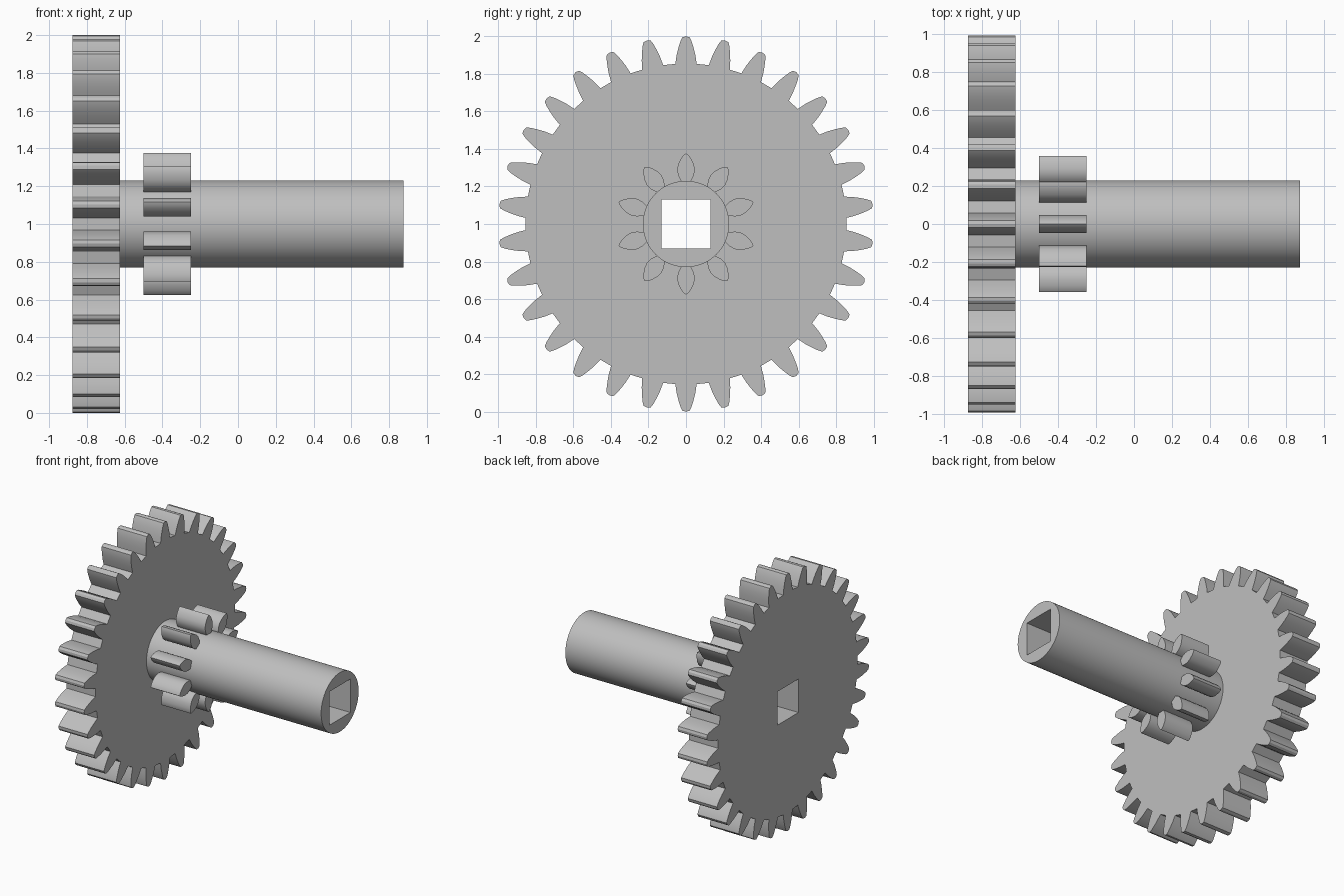
import bpy, bmesh
from math import sin, cos, tau, radians, hypot, atan2
from mathutils import Matrix

cube = bpy.data.objects.get("Cube")
if cube:
    bpy.data.objects.remove(cube)

steel = bpy.data.materials.new("plain grey")
steel.use_nodes = True
grey = (0.52, 0.52, 0.52, 1)
steel.diffuse_color = grey
steel.node_tree.nodes["Principled BSDF"].inputs["Base Color"].default_value = grey

AXLE_HEIGHT = 1.0
SHAFT_RADIUS = 0.23
# Turns a flat profile so that its thickness runs along x
TO_AXLE = Matrix(((0, 0, 1, 0), (1, 0, 0, 0), (0, 1, 0, 0), (0, 0, 0, 1)))


def polar(r, a):
    return (r * sin(a), r * cos(a))


def tooth(flank, angle):
    """Mirrored tooth outline from (radius, half width) pairs, tip last."""
    pts = [(-w, r) for r, w in flank] + [(w, r) for r, w in reversed(flank[:-1])]
    return [polar(hypot(u, v), atan2(u, v) + angle) for u, v in pts]


def extrude_part(name, loops, x0, x1):
    """Fill closed outlines (inner ones become holes) and extrude along x."""
    curve = bpy.data.curves.new(name, "CURVE")
    curve.dimensions = "2D"
    curve.fill_mode = "BOTH"
    curve.extrude = (x1 - x0) / 2
    for loop in loops:
        spline = curve.splines.new("POLY")
        spline.points.add(len(loop) - 1)
        for point, (u, v) in zip(spline.points, loop):
            point.co = (u, v, 0, 1)
        spline.use_cyclic_u = True
    temp = bpy.data.objects.new(name + "_outline", curve)
    bpy.context.collection.objects.link(temp)
    deps = bpy.context.evaluated_depsgraph_get()
    mesh = bpy.data.meshes.new_from_object(temp.evaluated_get(deps))
    bpy.data.objects.remove(temp)

    bm = bmesh.new()
    bm.from_mesh(mesh)
    bmesh.ops.remove_doubles(bm, verts=bm.verts, dist=1e-5)
    bm.transform(Matrix.Translation(((x0 + x1) / 2, 0, AXLE_HEIGHT)) @ TO_AXLE)
    bmesh.ops.recalc_face_normals(bm, faces=bm.faces)
    bm.to_mesh(mesh)
    bm.free()
    mesh.name = name
    mesh.materials.clear()
    mesh.materials.append(steel)
    obj = bpy.data.objects.new(name, mesh)
    bpy.context.collection.objects.link(obj)
    bpy.ops.object.select_all(action="DESELECT")
    obj.select_set(True)
    bpy.context.view_layer.objects.active = obj
    bpy.ops.object.shade_smooth_by_angle(angle=radians(25))
    return obj


# Square bore through the whole axle
B = 0.13
bore = [(-B, -B), (B, -B), (B, B), (-B, B)]

# Large gear wheel
wheel_flank = [(0.853, 0.057), (0.90, 0.050), (0.94, 0.040),
               (0.975, 0.029), (0.995, 0.019), (1.0, 0)]
WHEEL_TEETH = 30
rim = [p for i in range(WHEEL_TEETH)
       for p in tooth(wheel_flank, i * tau / WHEEL_TEETH)]
extrude_part("large_gear", [rim, bore], -0.875, -0.625)

# Round shaft
circle = [polar(SHAFT_RADIUS, i * tau / 80) for i in range(80)]
extrude_part("shaft", [circle, bore], -0.625, 0.875)

# Small gear: leaf-shaped teeth rooted in the shaft
leaf_flank = [(0.222, 0.022), (0.235, 0.030), (0.26, 0.042), (0.29, 0.047),
              (0.32, 0.041), (0.35, 0.026), (0.368, 0.012), (0.377, 0)]
PINION_TEETH = 10
leaves = [tooth(leaf_flank, i * tau / PINION_TEETH) for i in range(PINION_TEETH)]
extrude_part("small_gear_teeth", leaves, -0.5, -0.25)
